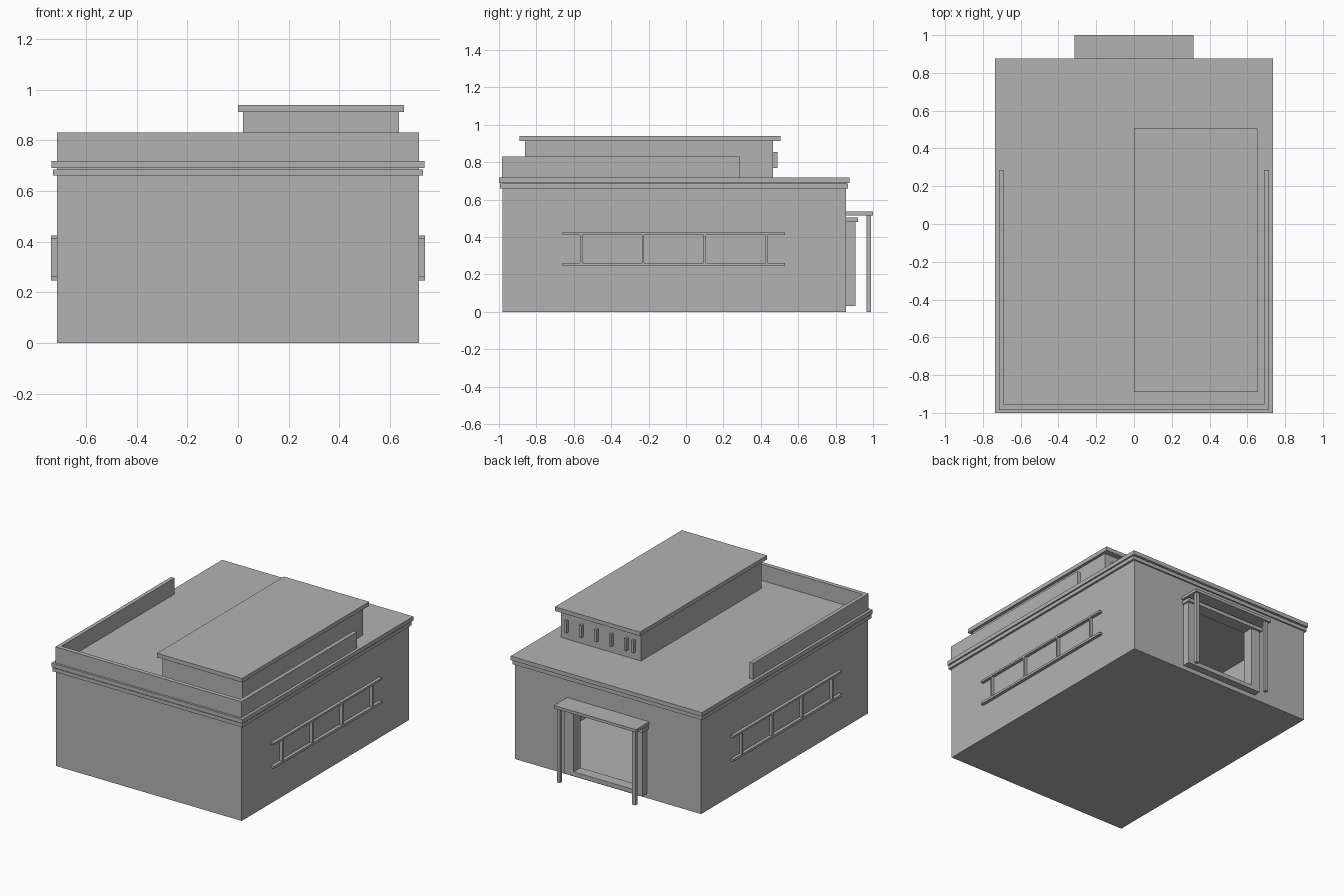
import bpy
import bmesh

if "Cube" in bpy.data.objects:
    bpy.data.objects.remove(bpy.data.objects["Cube"], do_unlink=True)

GREY = (0.45, 0.45, 0.45, 1)
grey = bpy.data.materials.new("plain grey")
grey.use_nodes = True
grey.diffuse_color = GREY
grey.node_tree.nodes["Principled BSDF"].inputs["Base Color"].default_value = GREY


def box(name, x, y, z):
    """Box spanning the given (low, high) ranges."""
    bm = bmesh.new()
    bmesh.ops.create_cube(bm, size=1)
    for v in bm.verts:
        v.co = [r[1] if c > 0 else r[0] for c, r in zip(v.co, (x, y, z))]
    mesh = bpy.data.meshes.new(name)
    bm.to_mesh(mesh)
    bm.free()
    mesh.materials.append(grey)
    ob = bpy.data.objects.new(name, mesh)
    bpy.context.collection.objects.link(ob)
    return ob


def cut(target, cutter):
    cutter.hide_render = True
    cutter.hide_viewport = True
    cutter.display_type = 'WIRE'
    mod = target.modifiers.new(cutter.name, 'BOOLEAN')
    mod.operation = 'DIFFERENCE'
    mod.solver = 'EXACT'
    mod.object = cutter


# Hollow main hall with a doorway at the back
hall = box("hall", (-.715, .715), (-.98, .855), (0, .715))
cut(hall, box("room_cutter", (-.69, .69), (-.955, .83), (.01, .69)))
cut(hall, box("doorway_cutter", (-.23, .23), (.8, .9), (.06, .48)))

# Two-step cornice around the flat roof
cornice = box("lower_cornice", (-.73, .73), (-.995, .865), (.66, .685))
cut(cornice, box("cornice_cutter", (-.7, .7), (-.97, .84), (.6, .7)))
box("roof_slab", (-.735, .735), (-1, .875), (.69, .718))

# Parapet open at the back
parapet = box("parapet", (-.715, .715), (-.985, .285), (.718, .83))
cut(parapet, box("parapet_cutter", (-.688, .688), (-.955, .4), (.718, .9)))

# Rooftop room with an overhanging slab and a row of window bars
box("rooftop_room", (.02, .635), (-.86, .465), (.718, .912))
box("rooftop_room_roof", (0, .655), (-.89, .505), (.912, .94))
for x in (.585, .47, .355, .24, .125, .07):
    box("window_bar", (x - .008, x + .008), (.465, .49), (.77, .855))

# Railings on both side walls
for side in (-1, 1):
    span = sorted((side * .715, side * .737))
    box("upper_rail", span, (-.66, .53), (.41, .424))
    box("lower_rail", span, (-.66, .53), (.246, .262))
    for i in range(4):
        y = -.56 + .33 * i
        box("rail_post", span, (y - .006, y + .006), (.262, .41))

# Back porch: frame, posts and canopy
for side in (-1, 1):
    box("door_jamb", sorted((side * .23, side * .3)), (.855, .905), (.03, .48))
    box("porch_post", sorted((side * .277, side * .302)), (.965, .988), (0, .515))
box("door_sill", (-.23, .23), (.855, .905), (.03, .06))
box("door_lintel", (-.31, .31), (.855, .92), (.48, .505))
box("porch_canopy", (-.315, .315), (.855, 1), (.515, .535))
